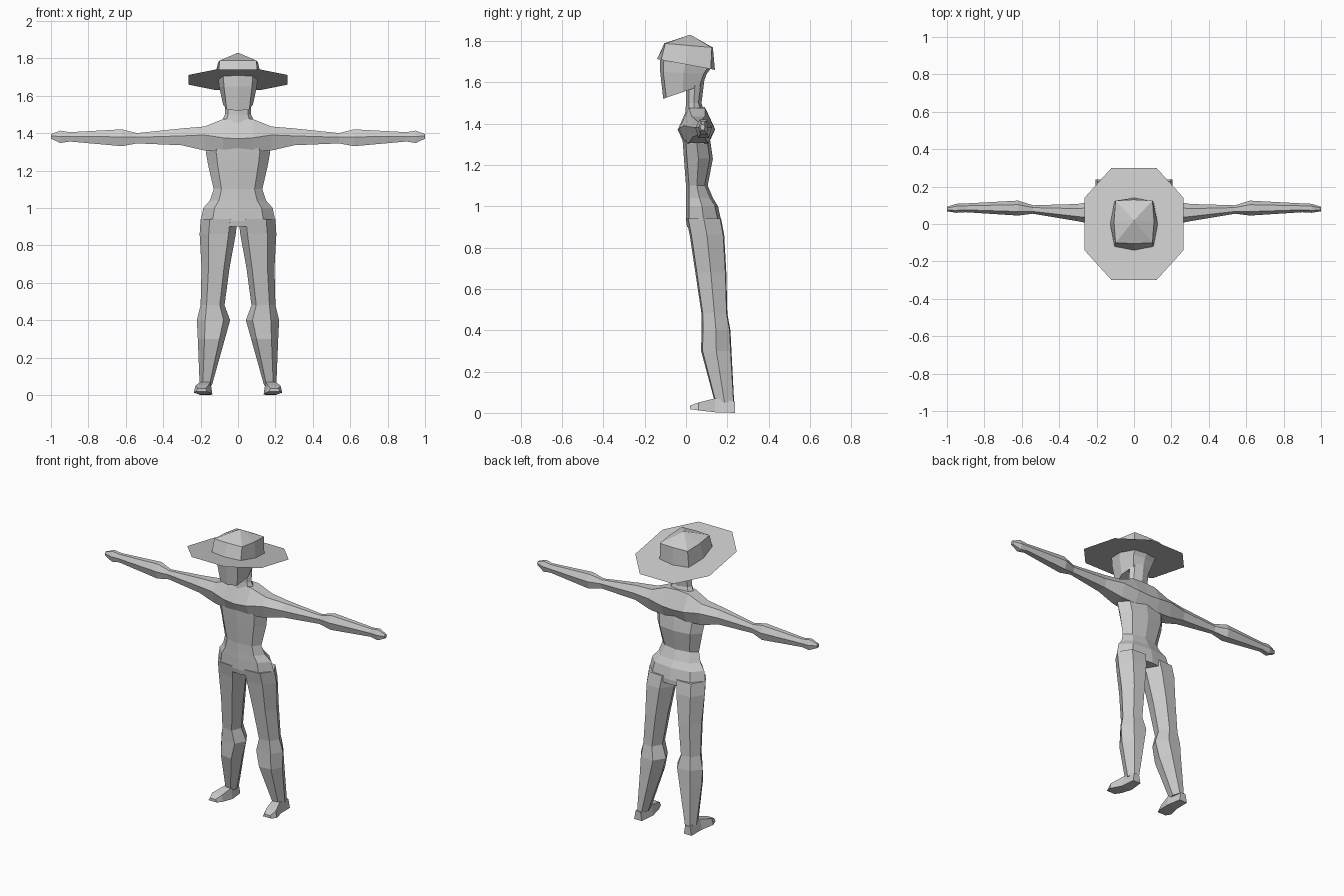
import bpy, bmesh

grey = bpy.data.materials.new("plain grey")
grey.diffuse_color = (0.6, 0.6, 0.6, 1)


def finish(name, bm, mirror=False):
    bmesh.ops.recalc_face_normals(bm, faces=bm.faces)
    me = bpy.data.meshes.new(name)
    bm.to_mesh(me)
    bm.free()
    me.materials.append(grey)
    ob = bpy.data.objects.new(name, me)
    bpy.context.collection.objects.link(ob)
    if mirror:
        ob.modifiers.new("other side", 'MIRROR')
    return ob


def loft(name, rings, mirror=False, apex=None):
    """Skin a list of equal point rings, closing both ends."""
    bm = bmesh.new()
    vs = [[bm.verts.new(p) for p in r] for r in rings]
    n = len(vs[0])
    for a, b in zip(vs, vs[1:]):
        for i in range(n):
            j = (i + 1) % n
            bm.faces.new((a[i], a[j], b[j], b[i]))
    bm.faces.new(vs[0][::-1])
    if apex:
        tip = bm.verts.new(apex)
        for i in range(n):
            bm.faces.new((vs[-1][i], vs[-1][(i + 1) % n], tip))
    else:
        bm.faces.new(vs[-1])
    return finish(name, bm, mirror)


def ring(hw, yf, zf, yb, zb, k=0.75, bulge=0.015):
    """Symmetric eight-point ring, sloped from front to back."""
    ym = (yf + yb) / 2
    pts = [(0, yf), (k * hw, yf + bulge), (hw, ym), (k * hw, yb - bulge),
           (0, yb), (-k * hw, yb - bulge), (-hw, ym), (-k * hw, yf + bulge)]
    return [(x, y, zf + (zb - zf) * (y - yf) / (yb - yf)) for x, y in pts]


# torso: z, half width, front, back
loft("torso", [ring(w, f, z, b, z, 0.68) for z, w, f, b in [
    (0.90, 0.19, 0.005, 0.17), (0.93, 0.20, 0.0, 0.17), (1.00, 0.185, 0.0, 0.155),
    (1.04, 0.15, 0.0, 0.13), (1.10, 0.13, 0.0, 0.105), (1.23, 0.16, -0.01, 0.13),
    (1.30, 0.172, -0.015, 0.12), (1.36, 0.15, -0.02, 0.11)]])

# shoulders and arms: x, front, back, bottom, top, ridge height
half = [(0, -0.04, 0.14, 1.30, 1.48, 1.37), (0.08, -0.033, 0.14, 1.302, 1.475, 1.375),
        (0.18, -0.01, 0.13, 1.307, 1.435, 1.39), (0.30, 0.015, 0.107, 1.335, 1.425, 1.385),
        (0.54, 0.055, 0.10, 1.345, 1.40, 1.378), (0.62, 0.045, 0.125, 1.33, 1.42, 1.38),
        (0.90, 0.063, 0.11, 1.355, 1.405, 1.382), (0.95, 0.06, 0.108, 1.347, 1.413, 1.382),
        (1.0, 0.068, 0.092, 1.37, 1.395, 1.385)]
spans = [(-s[0], *s[1:]) for s in half[:0:-1]] + half
loft("shoulders_and_arms", [
    [(x, f, r), (x, f + (b - f) * 0.27, t), (x, f + (b - f) * 0.73, t),
     (x, b, r), (x, f + (b - f) * 0.82, lo), (x, f + (b - f) * 0.18, lo)]
    for x, f, b, lo, t, r in spans])

# legs: z, inner, outer, front, back
loft("leg", [
    [(i + (o - i) * u, f + (b - f) * v, z) for u, v in
     [(0.2, 0), (0.75, 0.05), (1, 0.5), (0.75, 0.97), (0.25, 1), (0, 0.5)]]
    for z, i, o, f, b in [
        (0.05, 0.14, 0.205, 0.14, 0.233), (0.30, 0.07, 0.215, 0.073, 0.22),
        (0.40, 0.042, 0.22, 0.075, 0.215), (0.48, 0.072, 0.20, 0.075, 0.20),
        (0.68, 0.045, 0.195, 0.045, 0.195), (0.86, 0.012, 0.205, 0.018, 0.185),
        (0.94, 0.003, 0.20, 0.002, 0.17)]], mirror=True)

# feet: y, inner, outer, bottom, top
loft("foot", [[(i, y, lo), (o, y, lo), (o - 0.01, y, t), (i + 0.01, y, t)]
              for y, i, o, lo, t in [
                  (0.237, 0.15, 0.205, 0.0, 0.055), (0.14, 0.137, 0.21, 0.003, 0.07),
                  (0.06, 0.15, 0.237, 0.012, 0.05), (0.02, 0.165, 0.225, 0.018, 0.035)]],
     mirror=True)

# neck and head
loft("neck", [ring(w, f, z, b, z) for z, w, f, b in [
    (1.43, 0.10, -0.005, 0.095), (1.50, 0.07, 0.0, 0.075), (1.62, 0.07, 0.0, 0.09)]])
loft("head", [ring(*r) for r in [
    (0.08, -0.11, 1.52, 0.08, 1.585), (0.10, -0.125, 1.65, 0.10, 1.64),
    (0.105, -0.125, 1.708, 0.12, 1.667)]])

# hat crown and brim
loft("hat_crown", [ring(0.127, -0.14, 1.712, 0.14, 1.66, 0.82, 0.02),
                   ring(0.107, -0.105, 1.788, 0.13, 1.768, 0.92, 0.005)],
     apex=(0, 0.02, 1.83))
bm = bmesh.new()
outline = [(0.12, 0.30), (0.265, 0.14), (0.265, -0.14), (0.12, -0.30)]
outline += [(-x, y) for x, y in outline[::-1]]
bm.faces.new([bm.verts.new((x, y, 1.685 - 0.183 * y)) for x, y in outline[::-1]])
finish("hat_brim", bm)
